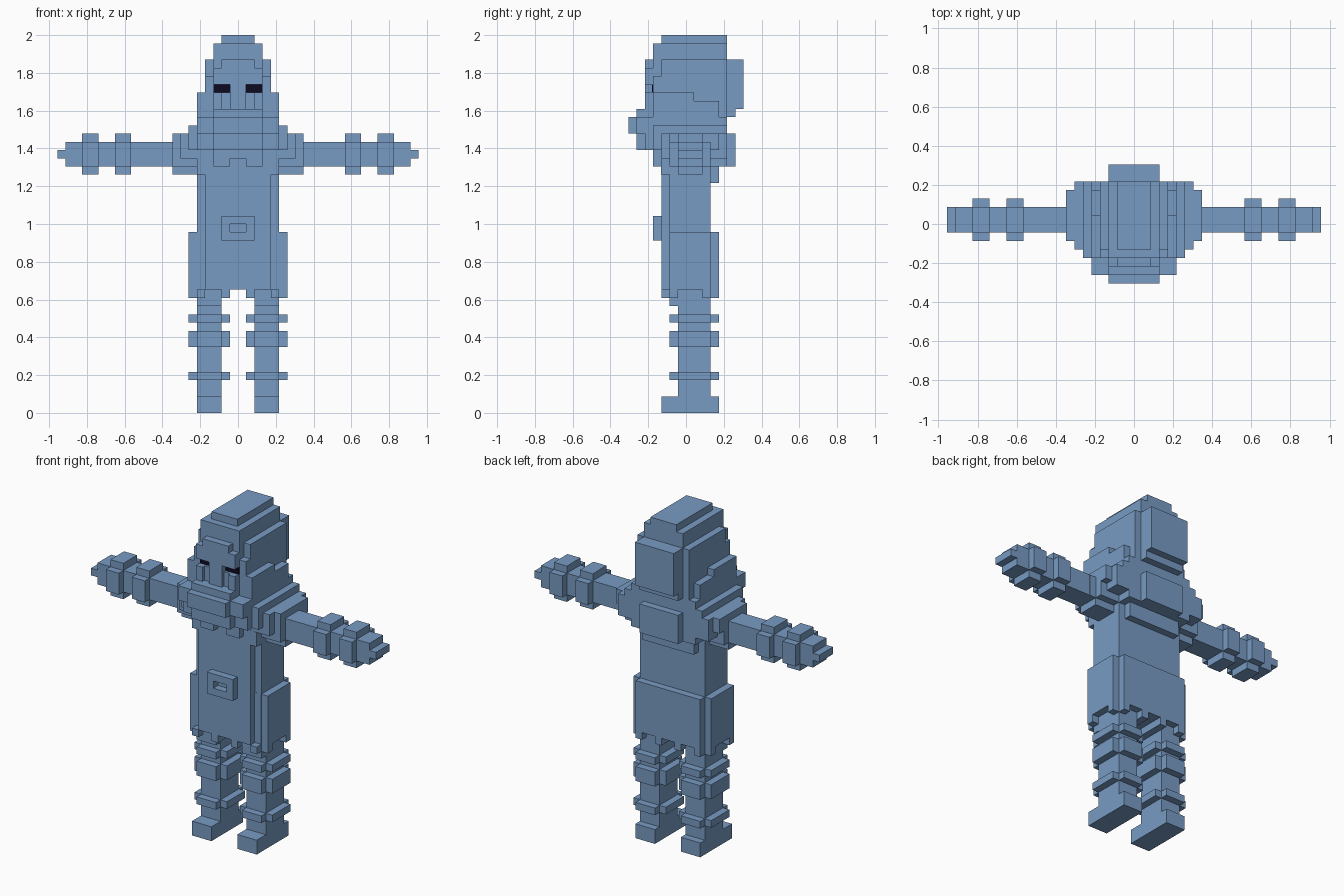
import bpy, bmesh

cube = bpy.data.objects.get("Cube")
if cube:
    bpy.data.objects.remove(cube, do_unlink=True)

U = 2 / 46  # block size


def material(name, rgb):
    m = bpy.data.materials.new(name)
    m.use_nodes = True
    m.diffuse_color = (*rgb, 1)
    m.node_tree.nodes["Principled BSDF"].inputs["Base Color"].default_value = (*rgb, 1)
    return m


BLUE = material("steel blue", (0.19, 0.33, 0.55))
DARK = material("dark navy", (0.004, 0.003, 0.015))


def blocks(name, boxes, mat=BLUE, mirror=False):
    """One object from boxes (x0, x1, y0, y1, z0, z1), in block units."""
    bm = bmesh.new()
    for x0, x1, y0, y1, z0, z1 in boxes:
        for v in bmesh.ops.create_cube(bm, size=1)["verts"]:
            v.co = (U * (x1 if v.co.x > 0 else x0),
                    U * (y1 if v.co.y > 0 else y0),
                    U * (z1 if v.co.z > 0 else z0))
    me = bpy.data.meshes.new(name)
    bm.to_mesh(me)
    bm.free()
    me.materials.append(mat)
    ob = bpy.data.objects.new(name, me)
    bpy.context.collection.objects.link(ob)
    if mirror:
        ob.modifiers.new("Mirror", 'MIRROR')
    return ob


def centred(name, boxes):
    """Boxes given as (half width, y0, y1, z0, z1)."""
    return blocks(name, [(-w, w, *rest) for w, *rest in boxes])


# Legs: boots, shins and plus-shaped bands
blocks("boots", [(2, 5, -3, 4, 0, 2)], mirror=True)
blocks("legs", [(2, 5, -1, 3, 2, 15), (2, 5, -2, 3, 13, 14.5)], mirror=True)
for name, z0, z1 in (("ankle_bands", 4, 5), ("knee_bands", 8, 10), ("thigh_bands", 11, 12)):
    blocks(name, [(1, 6, -1, 3, z0, z1), (2, 5, -2, 4, z0, z1)], mirror=True)

# Shorts with tabs along the hem
centred("shorts", [(4, -3, 4, 15, 22), (5, -2.02, 4, 15, 22), (6, -2, 3, 15, 22)])
blocks("shorts_hem", [(4, 6, -2, -1, 14, 15), (4, 6, 2, 3, 14, 15), (4, 5, 2, 4, 14, 15),
                      (1, 2, -3, 4, 14, 15), (2, 4, -2, 3, 14, 15),
                      (4, 5, -3, -2, 14, 15)], mirror=True)

# Torso with set-back sides
centred("torso", [(4, -3, 3, 21, 32), (5, -2, 3, 21, 32)])

# Belt buckle frame
blocks("belt_buckle", [(-2, 2, -4, -3, 21, 22), (-2, 2, -4, -3, 23, 24),
                       (-2, -1, -4, -3, 22, 23), (1, 2, -4, -3, 22, 23)])

# Arms, hands and plus-shaped cuffs
blocks("arms", [(4, 21, -1, 2, 30, 33)], mirror=True)
blocks("hands", [(21, 22, -1, 2, 31, 32)], mirror=True)
for name, x0, x1 in (("forearm_bands", 13, 15), ("wrist_bands", 17, 19)):
    blocks(name, [(x0, x1, -1, 2, 29, 34), (x0, x1, -2, 3, 30, 33)], mirror=True)

# Shoulders
blocks("shoulders", [(5, 8, -1, 2, 29, 34), (5, 8, -2, 3, 30, 34),
                     (8, 9, -1, 2.02, 30, 33)], mirror=True)

# Mantle: stepped layers around the neck
centred("mantle", [(8, -2, 4, 32, 34), (7, -3, 5, 31, 34), (6, -4, 5, 32, 35),
                   (5, -5, 5, 32, 36)])
centred("mantle_front", [(3, -4, -3, 31, 32), (4, -4, -3, 32, 34), (5, -3.02, -2, 29, 31)])
blocks("mantle_clasp", [(1, 3, -4, -3, 30, 31)], mirror=True)
centred("mantle_back", [(3, 4, 6, 30, 34), (5, 3, 5, 30, 33), (4, 3, 4, 28, 30)])
centred("chin_ledge", [(3, -7, -4, 34, 36), (3, -6, -4, 32, 37)])
blocks("collar_sides", [(3, 5, -6, -4, 34, 36)], mirror=True)

# Hood: stepped crown, body, back panel and side flaps
centred("hood", [(4, -3, 5, 34, 43), (3, -4, 5, 42, 45), (2, -3, 5, 45, 46)])
centred("hood_back", [(3, 5, 7, 37, 43), (3, 5, 6, 36, 37)])
blocks("hood_flaps", [(4, 5, -4, 1, 35, 39), (4, 5, 1, 4, 35, 38),
                      (3, 4, -4, -3, 36, 41)], mirror=True)

# Face: recessed eye slot, brow, nose and mask ribs
centred("face", [(3, -4, -2, 34, 42)])
centred("brow", [(3, -5, -4, 40, 42), (2, -5, -4, 42, 43)])
centred("nose", [(1, -5, -4, 36, 40)])
blocks("mask_ribs", [(2, 3, -5, -4, 36, 39), (1, 2, -4.5, -4, 36, 39)], mirror=True)
blocks("eyes", [(1, 3, -4.15, -3.98, 39, 40)], DARK, mirror=True)
